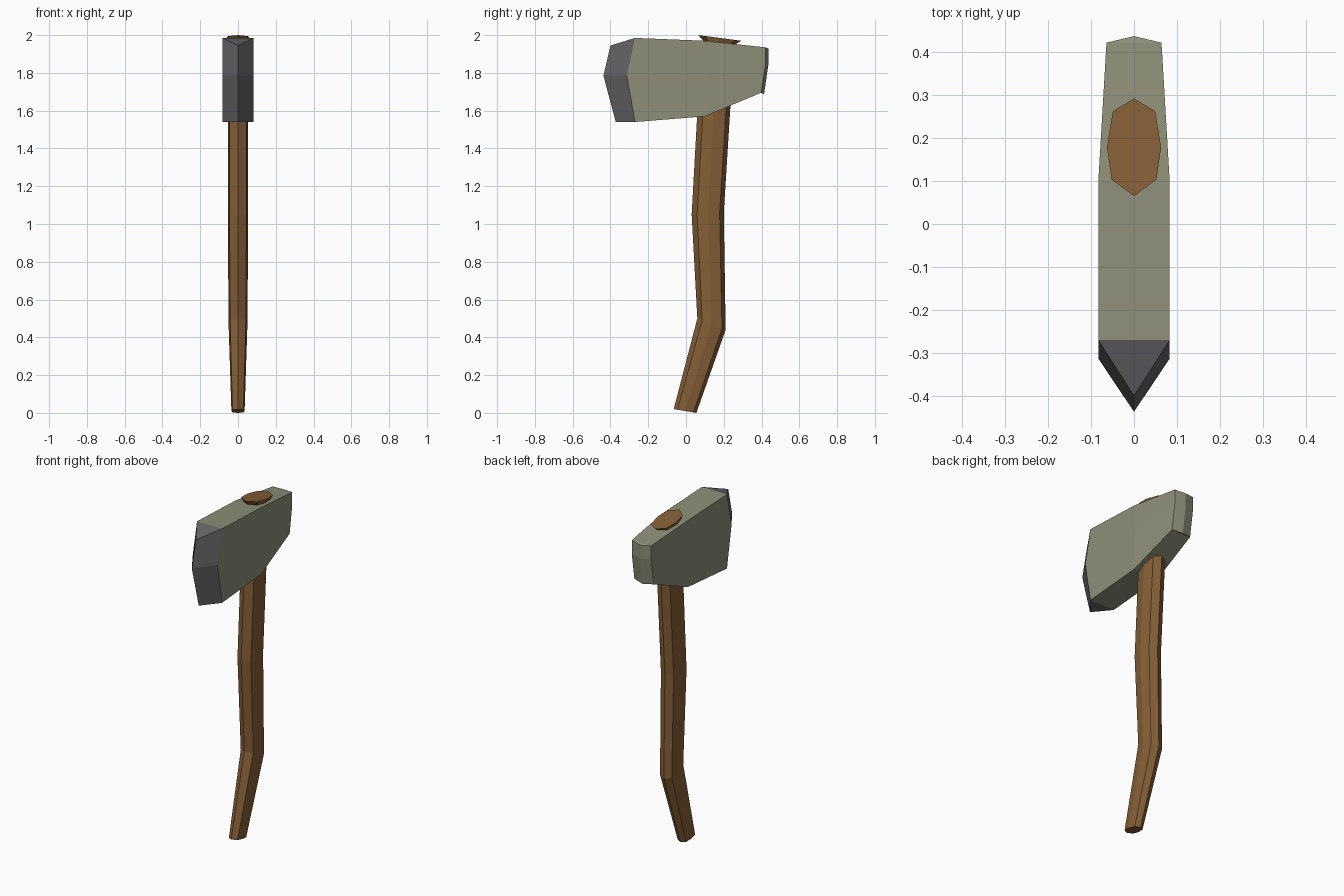
import bpy
import bmesh

cube = bpy.data.objects.get("Cube")
if cube:
    bpy.data.objects.remove(cube, do_unlink=True)


def material(name, rgb):
    mat = bpy.data.materials.new(name)
    mat.use_nodes = True
    color = (*rgb, 1)
    mat.diffuse_color = color
    mat.node_tree.nodes["Principled BSDF"].inputs["Base Color"].default_value = color
    return mat


wood = material("brown wood", (0.235, 0.115, 0.037))
stone = material("olive grey head", (0.27, 0.28, 0.19))
steel = material("dark grey blade", (0.13, 0.13, 0.135))


def loft(name, rings, materials, caps=True, rule=None):
    """Bridge a list of point rings into a flat-shaded solid."""
    bm = bmesh.new()
    loops = [[bm.verts.new(p) for p in ring] for ring in rings]
    n = len(rings[0])
    for i, (a, b) in enumerate(zip(loops, loops[1:])):
        for k in range(n):
            j = (k + 1) % n
            face = bm.faces.new((a[k], a[j], b[j], b[k]))
            face.material_index = rule(i) if rule else 0
    if caps:
        bm.faces.new(loops[0])
        bm.faces.new(loops[-1])
    bmesh.ops.remove_doubles(bm, verts=bm.verts, dist=0.0005)
    bmesh.ops.recalc_face_normals(bm, faces=bm.faces)
    mesh = bpy.data.meshes.new(name)
    bm.to_mesh(mesh)
    bm.free()
    for mat in materials:
        mesh.materials.append(mat)
    obj = bpy.data.objects.new(name, mesh)
    bpy.context.collection.objects.link(obj)
    return obj


# Handle: eight-sided rings, each laid between a front and a back point
side = [(0.17, 0.83), (0.5, 1.0), (0.87, 0.78)]
octagon = [(0, 0)] + side + [(1, 0)] + [(t, -w) for t, w in reversed(side)]


def handle_ring(front, back, half_width):
    (y0, z0), (y1, z1) = front, back
    return [(w * half_width, y0 + t * (y1 - y0), z0 + t * (z1 - z0))
            for t, w in octagon]


loft("handle", [
    handle_ring((-0.065, 0.02), (0.055, 0.0), 0.035),
    handle_ring((0.06, 0.5), (0.21, 0.44), 0.05),
    handle_ring((0.03, 1.05), (0.2, 1.06), 0.054),
    handle_ring((0.06, 1.59), (0.235, 1.62), 0.054),
    handle_ring((0.1, 1.96), (0.235, 1.935), 0.05),
    handle_ring((0.065, 2.0), (0.292, 1.97), 0.063),
], [wood])


# Head: sections from the cutting edge to the ridged poll, mirrored across x
def head_ring(half_width, rows):
    left = [(half_width, y, z) for y, z in rows]
    return left + [(-x, y, z) for x, y, z in reversed(left)]


loft("axe_head", [
    head_ring(0, [(-0.40, 1.945), (-0.437, 1.785), (-0.372, 1.54)]),
    head_ring(0.083, [(-0.27, 1.985), (-0.313, 1.785), (-0.27, 1.54)]),
    head_ring(0.083, [(0.1, 1.97), (0.1, 1.785), (0.1, 1.57)]),
    head_ring(0.064, [(0.422, 1.935), (0.422, 1.85), (0.398, 1.695)]),
    head_ring(0, [(0.437, 1.928), (0.437, 1.85), (0.413, 1.687)]),
], [stone, steel], caps=False, rule=lambda i: 1 if i == 0 else 0)
